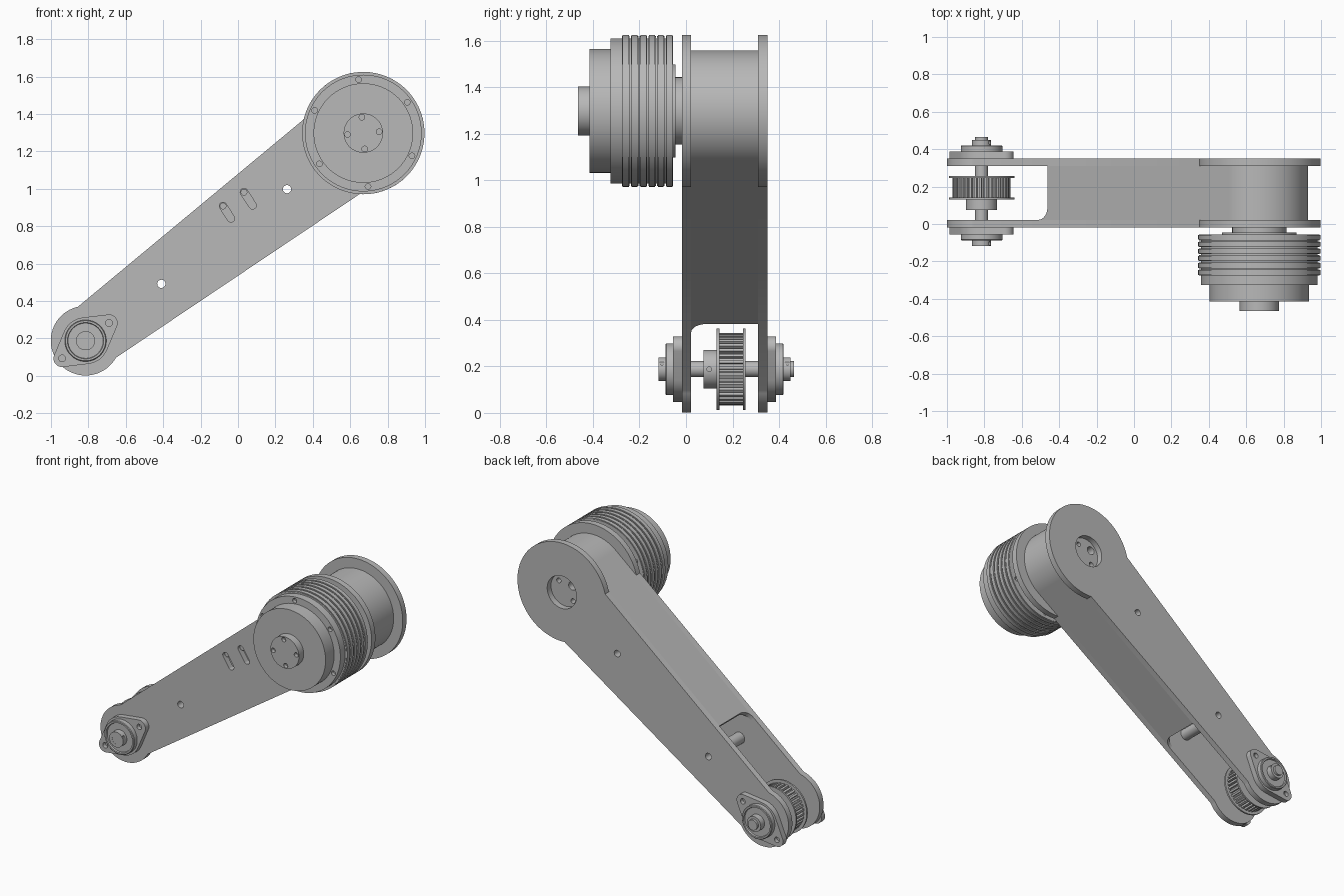
import bpy, bmesh
from math import sin, cos, acos, atan2, hypot, pi, radians
from mathutils import Vector, Matrix

cube = bpy.data.objects.get("Cube")
if cube:
    bpy.data.objects.remove(cube, do_unlink=True)

grey = bpy.data.materials.new("machined_grey")
grey.use_nodes = True
grey.diffuse_color = (0.48, 0.48, 0.48, 1)
grey.node_tree.nodes["Principled BSDF"].inputs["Base Color"].default_value = grey.diffuse_color

# Joint centres and arm direction, in the x-z plane
BIG, SMALL = (0.67, 1.298), (-0.815, 0.188)
R_BIG, R_SMALL, R_DRUM, R_NECK = 0.327, 0.186, 0.26, 0.166
length = hypot(BIG[0] - SMALL[0], BIG[1] - SMALL[1])
axis = atan2(BIG[1] - SMALL[1], BIG[0] - SMALL[0])
lean = acos((R_NECK - R_DRUM) / length)


def finish(name, bm):
    bmesh.ops.recalc_face_normals(bm, faces=bm.faces)
    mesh = bpy.data.meshes.new(name)
    bm.to_mesh(mesh)
    bm.free()
    mesh.materials.append(grey)
    ob = bpy.data.objects.new(name, mesh)
    bpy.context.collection.objects.link(ob)
    return ob


def polar(c, r, a):
    return (c[0] + r * cos(a), c[1] + r * sin(a))


def arc(c, r, a0, a1, n):
    return [polar(c, r, a0 + (a1 - a0) * i / n) for i in range(n + 1)]


def circle(c, r, n=24):
    return arc(c, r, 0, 2 * pi, n)[:-1]


def prism(name, outlines, y0, y1):
    """Extrude x-z outlines from y0 to y1."""
    bm = bmesh.new()
    for pts in outlines:
        face = bm.faces.new([bm.verts.new((x, y0, z)) for x, z in pts])
        new = bmesh.ops.extrude_face_region(bm, geom=[face], use_keep_orig=True)["geom"]
        bmesh.ops.translate(bm, vec=(0, y1 - y0, 0),
                            verts=[g for g in new if isinstance(g, bmesh.types.BMVert)])
    return finish(name, bm)


def lathe(name, c, profile, n=96):
    """Turn an (r, y) profile about an axis along y."""
    bm = bmesh.new()
    vs = [bm.verts.new((c[0] + r, y, c[1])) for r, y in profile]
    es = [bm.edges.new(p) for p in zip(vs, vs[1:])]
    bmesh.ops.spin(bm, geom=vs + es, cent=(c[0], 0, c[1]), axis=(0, 1, 0),
                   angle=2 * pi, steps=n)
    bmesh.ops.remove_doubles(bm, verts=bm.verts, dist=1e-5)
    return finish(name, bm)


def disc_steps(name, c, steps):
    """Stack of solid discs given as (radius, y0, y1)."""
    profile = [(0, steps[0][1])]
    for r, y0, y1 in steps:
        profile += [(r, y0), (r, y1)]
    return lathe(name, c, profile + [(0, steps[-1][2])])


def hull(circles):
    """Outline of the shape wrapped round equal-axis circles (monotone chain)."""
    pts = sorted({p for c, r in circles for p in circle(c, r, 48)})
    out = []
    for seq in (pts, pts[::-1]):
        chain = []
        for p in seq:
            while len(chain) > 1 and ((chain[-1][0] - chain[-2][0]) * (p[1] - chain[-2][1])
                    <= (chain[-1][1] - chain[-2][1]) * (p[0] - chain[-2][0])):
                chain.pop()
            chain.append(p)
        out += chain[:-1]
    return out


def cut(ob, *cutters):
    for c in cutters:
        c.hide_render = True
        mod = ob.modifiers.new("holes", "BOOLEAN")
        mod.operation, mod.solver, mod.object = "DIFFERENCE", "EXACT", c
    dg = bpy.context.evaluated_depsgraph_get()
    ob.data = bpy.data.meshes.new_from_object(ob.evaluated_get(dg))
    ob.modifiers.clear()
    for c in cutters:
        bpy.data.objects.remove(c, do_unlink=True)


# Side plates: two discs joined by a tapering arm
da, db = acos(R_DRUM / R_BIG), acos(R_NECK / R_SMALL)
outline = (arc(BIG, R_BIG, axis - lean - da, axis + lean + da, 96)
           + arc(SMALL, R_SMALL, axis + lean - db, axis + 2 * pi - lean + db, 48))
front_plate = prism("front_plate", [outline], -0.018, 0.022)
back_plate = prism("back_plate", [outline], 0.31, 0.35)

posts = [(-0.41, 0.492), (0.262, 0.998)]
slots = [((-0.08, 0.908), (-0.038, 0.842)), ((0.032, 0.982), (0.078, 0.912))]
bores = [circle(p, 0.022) for p in posts]
slot_cuts = [hull([(a, 0.02), (b, 0.02)]) for a, b in slots]
cut(front_plate, prism("cutter", bores + slot_cuts, -0.1, 0.1))
cut(back_plate, prism("cutter", bores + [circle(BIG, 0.108, 64)], 0.2, 0.4))

# Hollow posts between the plates, pins behind the slots
for i, p in enumerate(posts):
    lathe(f"post_{i + 1}", p, [(0.022, 0.02), (0.038, 0.02), (0.038, 0.312),
                               (0.022, 0.312), (0.022, 0.02)], 32)
for i, (a, b) in enumerate(slots):
    prism(f"slot_pin_{i + 1}", [circle(a, 0.018)], 0.0, 0.31)

# Upper and lower arm walls, with a fillet running into the front plate
START, FILLET, WALL = 0.595, 0.065, 0.03
for name, side in (("upper_wall", 1), ("lower_wall", -1)):
    n = polar((0, 0), 1, axis + side * lean)
    t = polar((0, 0), 1, axis + side * (lean - pi / 2))
    end = polar(BIG, R_DRUM, axis + side * lean)
    run = length * sin(lean)
    s0 = START - run
    prof = [(0, 0.022), (0, 0.31), (s0, 0.31)]
    prof += [(s0 - FILLET + FILLET * cos(a), 0.022 + FILLET - FILLET * sin(a))
             for a in [pi / 2 * k / 8 for k in range(9)]]
    bm = bmesh.new()
    rows = [[bm.verts.new((end[0] + t[0] * s - n[0] * d, y, end[1] + t[1] * s - n[1] * d))
             for s, y in prof] for d in (0, WALL)]
    for row in rows:
        bm.faces.new(row)
    for k in range(len(prof)):
        j = (k + 1) % len(prof)
        bm.faces.new((rows[0][k], rows[0][j], rows[1][j], rows[1][k]))
    finish(name, bm)

# Drum between the plates at the motor end
drum = disc_steps("drum", BIG, [(R_DRUM, 0.022, 0.31)])
drum_holes = [circle((BIG[0] + x, BIG[1] + z), r)
              for x, z, r in ((0.05, 0.05, 0.016), (-0.05, 0.04, 0.028), (-0.055, -0.06, 0.016))]
cut(drum, prism("cutter", drum_holes, 0.25, 0.4))

# Motor: ribbed body, stepped cap and output hub
ribs = []
edges = [-0.282, -0.243, -0.205, -0.167, -0.13, -0.093, -0.055]
for a, b in zip(edges, edges[1:]):
    ribs += [(0.312, a, a + 0.006), (0.322, a + 0.006, a + 0.009),
             (R_BIG, a + 0.009, b - 0.003), (0.322, b - 0.003, b)]
motor = disc_steps("motor", BIG, [(0.105, -0.465, -0.415), (0.266, -0.415, -0.325),
                                  (0.312, -0.325, -0.282)] + ribs
                   + [(0.2, -0.055, -0.045), (0.145, -0.045, -0.018)])
rim = [circle(polar(BIG, 0.287, radians(95 + 60 * k)), 0.015) for k in range(6)]
hub = [circle(polar(BIG, 0.085, radians(95 + 90 * k)), 0.015) for k in range(4)]
cut(motor, prism("cutter", rim, -0.4, -0.3), prism("cutter", rim, -0.08, 0.0),
    prism("cutter", hub, -0.5, -0.44))

# Axle through the small end
disc_steps("axle", SMALL, [(0.034, -0.117, 0.465)])

# Toothed pulley with two flanges and a hub
TEETH = 36
teeth = [polar(SMALL, r, 2 * pi * (k + f) / TEETH) for k in range(TEETH)
         for f, r in ((0, 0.156), (0.5, 0.156), (0.58, 0.14), (0.92, 0.14))]
prism("pulley_teeth", [teeth], 0.14, 0.248)
for name, y in (("front_pulley_flange", 0.132), ("back_pulley_flange", 0.245)):
    disc_steps(name, SMALL, [(0.175, y, y + 0.011)])
pulley_hub = disc_steps("pulley_hub", SMALL, [(0.083, 0.075, 0.133)])


def screw_hole(y, dz):
    bm = bmesh.new()
    bmesh.ops.create_cone(bm, cap_ends=True, segments=16, radius1=0.01, radius2=0.01, depth=0.1,
                          matrix=Matrix.Translation((SMALL[0] + 0.09, y, SMALL[1] + dz))
                          @ Matrix.Rotation(pi / 2, 4, "Y"))
    return finish("cutter", bm)


cut(pulley_hub, screw_hole(0.1, 0))

# Flanged bearings with shaft collars, one outside each plate
lobes = [polar(SMALL, 0.157, radians(37 + a)) for a in (0, 180)]
for name, face, out in (("front", -0.018, -1), ("back", 0.35, 1)):
    y = lambda d: face + out * d
    flange = prism(name + "_bearing_flange",
                   [hull([(SMALL, 0.125)] + [(p, 0.046) for p in lobes])], face, y(0.037))
    cut(flange, prism("cutter", [circle(p, 0.018) for p in lobes], y(0.01), y(0.1)))
    lathe(name + "_bearing", SMALL,
          [(0.03, y(0.03)), (0.111, y(0.03)), (0.111, y(0.066)), (0.107, y(0.07)),
           (0.097, y(0.07)), (0.094, y(0.06)), (0.03, y(0.06)), (0.03, y(0.03))])
    collar = lathe(name + "_collar", SMALL,
                   [(0.03, y(0.05)), (0.051, y(0.05)), (0.051, y(0.1)),
                    (0.03, y(0.1)), (0.03, y(0.05))], 48)
    cut(collar, screw_hole(y(0.086), 0.028))

# Smooth the round surfaces, keep the edges crisp
bpy.ops.object.select_all(action="DESELECT")
for ob in bpy.context.scene.objects:
    if ob.type == "MESH" and ob.data.materials and ob.data.materials[0] == grey:
        ob.select_set(True)
        bpy.context.view_layer.objects.active = ob
bpy.ops.object.shade_smooth_by_angle(angle=radians(25))
